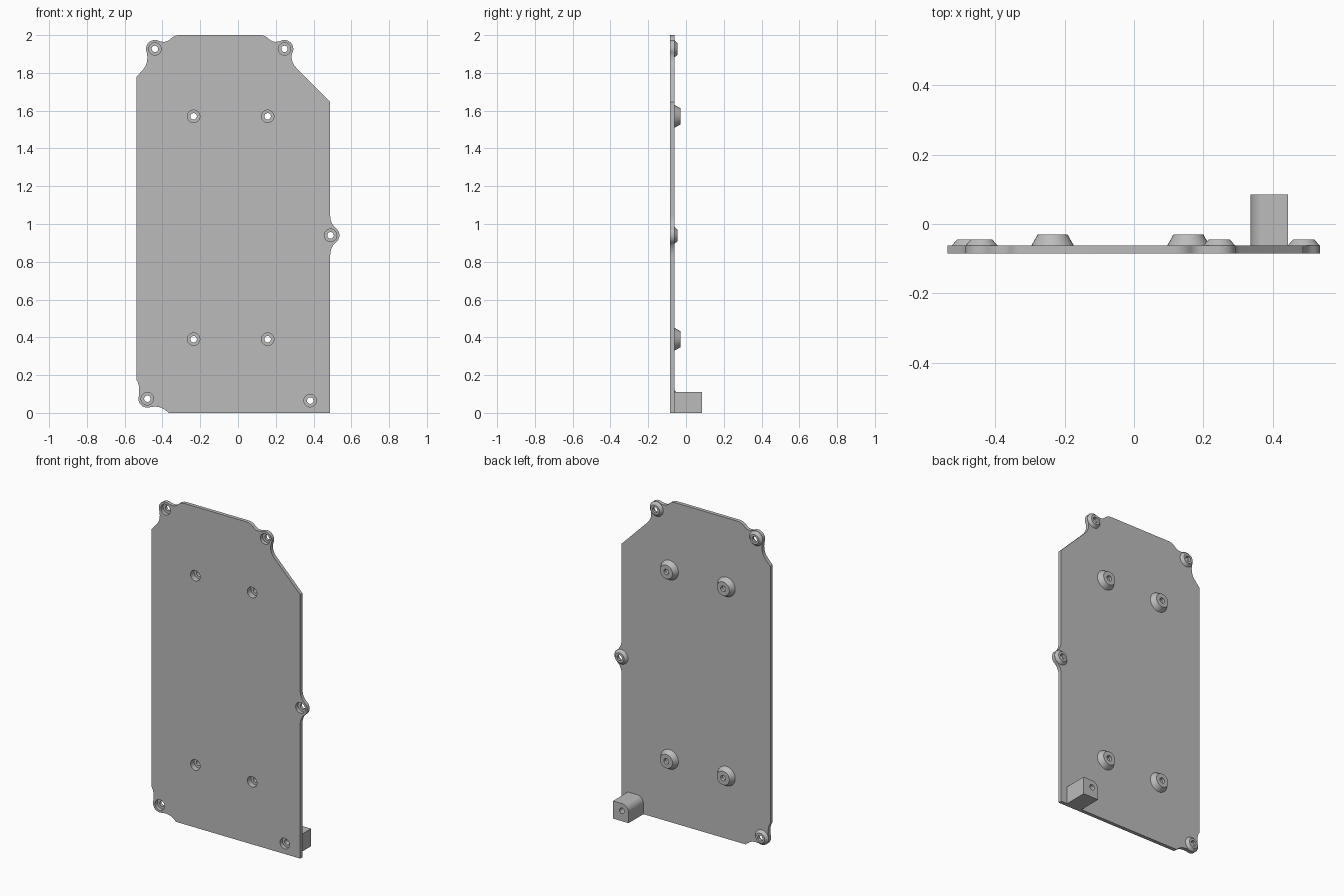
import bpy, bmesh
from math import sin, cos, pi, radians
from mathutils import Vector

cube = bpy.data.objects.get("Cube")
if cube:
    bpy.data.objects.remove(cube, do_unlink=True)

FRONT, BACK, END = -0.085, -0.062, 0.085    # plate front, plate back, block end
HEAD_R, HOLE_R, LUG_R = 0.033, 0.017, 0.047

grey = bpy.data.materials.new("plain grey")
grey.use_nodes = True
grey.diffuse_color = (0.5, 0.5, 0.5, 1)
grey.node_tree.nodes["Principled BSDF"].inputs["Base Color"].default_value = (0.5, 0.5, 0.5, 1)


def arc(centre, r, a0, a1, n=16):
    angles = [radians(a0 + (a1 - a0) * i / n) for i in range(n + 1)]
    return [(centre[0] + r * cos(a), centre[1] + r * sin(a)) for a in angles]


def circle(centre, r):
    return arc(centre, r, 0, 360, 32)[:-1]


def bend(a, ctrl, b, n=8):
    """Smooth transition from a to b, pulled towards ctrl."""
    a, c, b = Vector(a), Vector(ctrl), Vector(b)
    pts = [a.lerp(c, i / n).lerp(c.lerp(b, i / n), i / n) for i in range(n + 1)]
    return [tuple(p) for p in pts]


def finish(obj):
    obj.data.materials.clear()
    obj.data.materials.append(grey)
    bpy.ops.object.select_all(action='DESELECT')
    obj.select_set(True)
    bpy.context.view_layer.objects.active = obj
    bpy.ops.object.shade_smooth_by_angle(angle=radians(30))


def slab(name, loops, y0, y1):
    """Upright slab from an outline and its holes, given in x and z."""
    curve = bpy.data.curves.new(name, 'CURVE')
    curve.dimensions = '2D'
    curve.fill_mode = 'BOTH'
    curve.extrude = (y1 - y0) / 2
    for loop in loops:
        spline = curve.splines.new('POLY')
        spline.points.add(len(loop) - 1)
        for point, (x, z) in zip(spline.points, loop):
            point.co = (x, z, 0, 1)
        spline.use_cyclic_u = True
    obj = bpy.data.objects.new(name, curve)
    bpy.context.collection.objects.link(obj)
    obj.rotation_euler.x = pi / 2
    obj.location.y = (y0 + y1) / 2
    bpy.ops.object.select_all(action='DESELECT')
    obj.select_set(True)
    bpy.context.view_layer.objects.active = obj
    bpy.ops.object.convert(target='MESH')
    obj = bpy.context.object
    bm = bmesh.new()
    bm.from_mesh(obj.data)
    bmesh.ops.remove_doubles(bm, verts=bm.verts, dist=1e-5)
    bmesh.ops.recalc_face_normals(bm, faces=bm.faces)
    bm.to_mesh(obj.data)
    bm.free()
    finish(obj)


def boss(name, centre, base_r, top_r, top, floor):
    """Tapered screw boss with a head recess open to the front."""
    profile = [(HEAD_R, FRONT), (HEAD_R, floor), (HOLE_R, floor),
               (HOLE_R, top), (top_r, top), (base_r, BACK)]
    bm = bmesh.new()
    verts = [bm.verts.new((r, y, 0)) for r, y in profile]
    edges = [bm.edges.new(pair) for pair in zip(verts, verts[1:])]
    bmesh.ops.spin(bm, geom=verts + edges, cent=(0, 0, 0), axis=(0, 1, 0),
                   angle=2 * pi, steps=32)
    bmesh.ops.remove_doubles(bm, verts=bm.verts, dist=1e-5)
    bmesh.ops.recalc_face_normals(bm, faces=bm.faces)
    # make sure the flat top looks towards the back
    rim = max(bm.faces, key=lambda f: f.calc_center_median().y
              if abs(f.normal.y) > 0.9 else -1)
    if rim.normal.y < 0:
        bmesh.ops.reverse_faces(bm, faces=bm.faces)
    mesh = bpy.data.meshes.new(name)
    bm.to_mesh(mesh)
    bm.free()
    obj = bpy.data.objects.new(name, mesh)
    obj.location = (centre[0], 0, centre[1])
    bpy.context.collection.objects.link(obj)
    finish(obj)


# Screw positions
side = (0.49, 0.94)
top_left, top_right = (0.246, 1.927), (-0.44, 1.927)
bottom_right, block_hole = (-0.48, 0.075), (0.382, 0.065)
lugs = {"side": side, "top_left": top_left, "top_right": top_right,
        "bottom_right": bottom_right}
inner = {f"{v}_{h}": (x, z) for v, z in (("upper", 1.57), ("lower", 0.39))
         for h, x in (("left", 0.157), ("right", -0.235))}

# Plate outline, counter-clockwise from the lower left corner
outline = [(0.488, 0)]
lug = arc(side, LUG_R, -50, 50)
outline += bend((0.488, 0.83), (0.488, 0.88), lug[0]) + lug
outline += bend(lug[-1], (0.488, 1.0), (0.488, 1.05)) + [(0.488, 1.645)]
lug = arc(top_left, LUG_R, -30, 110)
outline += bend((0.31, 1.825), (0.275, 1.862), lug[0]) + lug
shoulder = bend(lug[-1], (0.19, 1.955), (0.165, 1.978))
shoulder += bend((0.165, 1.978), (0.145, 2.0), (0.114, 2.0))
outline += shoulder
mid = top_left[0] + top_right[0]
outline += [(mid - x, z) for x, z in reversed(shoulder)]
lug = arc(top_right, LUG_R, 70, 205)
outline += lug + bend(lug[-1], (-0.472, 1.85), (-0.505, 1.815))
outline += [(-0.538, 1.778)]
lug = arc(bottom_right, LUG_R, 165, 280)
outline += bend((-0.538, 0.175), (-0.517, 0.15), lug[0]) + lug
outline += bend(lug[-1], (-0.41, 0.045), (-0.368, 0))
# drop repeated points where segments meet
outline = [p for i, p in enumerate(outline)
           if (Vector(p) - Vector(outline[i - 1])).length > 1e-4]

# Plate with screw openings
openings = [circle(c, HEAD_R) for c in [*lugs.values(), *inner.values(), block_hole]]
slab("plate", [outline] + openings, FRONT, BACK)

# Corner block with one rounded upper edge
block = [(0.337, 0), (0.444, 0), (0.444, 0.11)] + arc(block_hole, 0.045, 90, 180)
slab("corner_block", [block, circle(block_hole, HOLE_R)], BACK, END)

# Screw bosses
for name, centre in lugs.items():
    boss(name + "_lug_boss", centre, 0.046, 0.031, -0.045, -0.062)
for name, centre in inner.items():
    boss(name + "_boss", centre, 0.061, 0.043, -0.03, -0.05)
